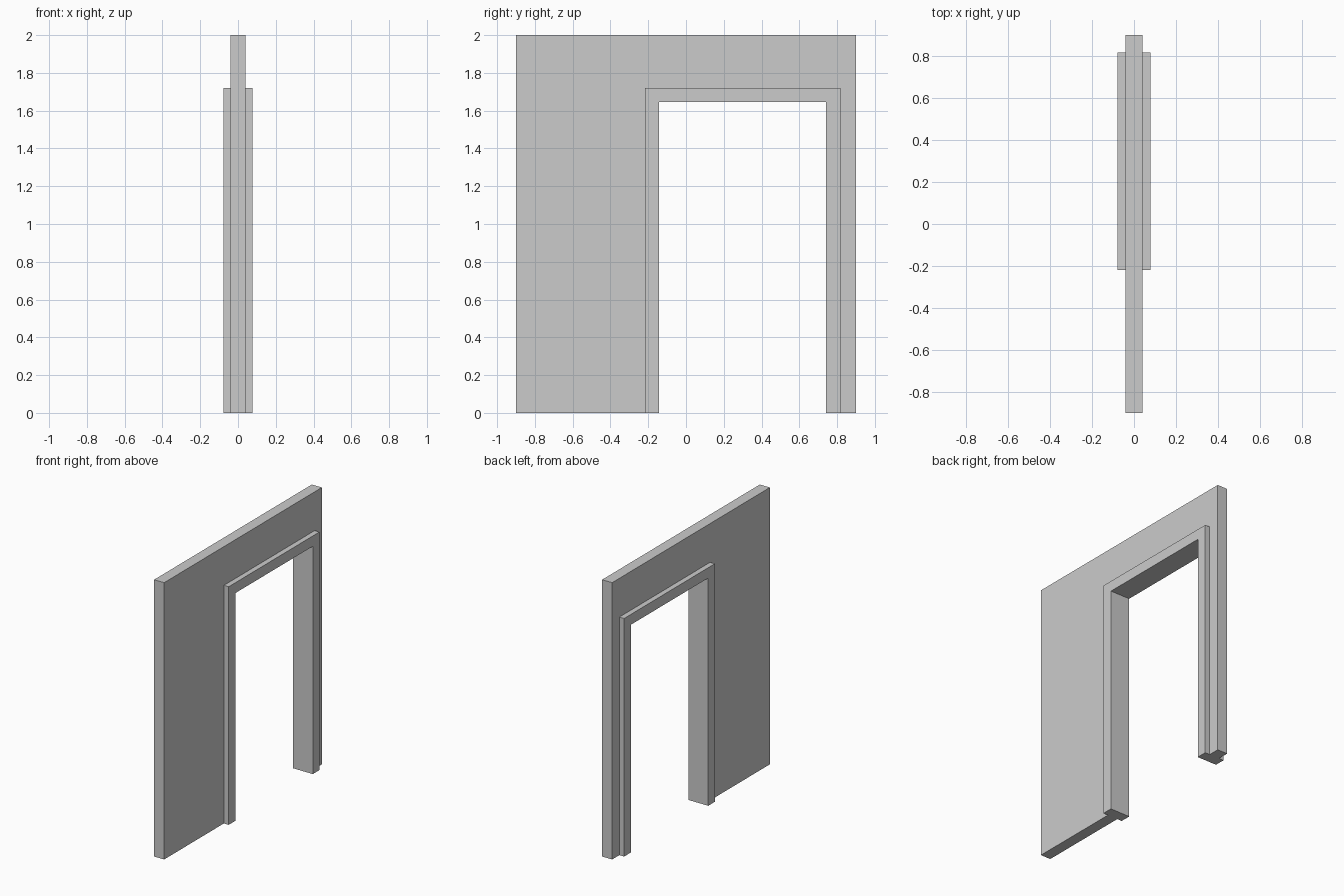
import bpy, bmesh

if "Cube" in bpy.data.objects:
    bpy.data.objects.remove(bpy.data.objects["Cube"])


def extrude_profile(name, outline, half_depth):
    """Solid from a (y, z) outline, centred on x = 0."""
    bm = bmesh.new()
    face = bm.faces.new([bm.verts.new((-half_depth, y, z)) for y, z in outline])
    geom = bmesh.ops.extrude_face_region(bm, geom=[face])["geom"]
    verts = [g for g in geom if isinstance(g, bmesh.types.BMVert)]
    bmesh.ops.translate(bm, verts=verts, vec=(2 * half_depth, 0, 0))
    bmesh.ops.recalc_face_normals(bm, faces=bm.faces)
    mesh = bpy.data.meshes.new(name)
    bm.to_mesh(mesh)
    bm.free()
    obj = bpy.data.objects.new(name, mesh)
    bpy.context.collection.objects.link(obj)
    return obj


def arch(y0, y1, top, in0, in1, in_top):
    """Upside-down U outline around a doorway."""
    return [(y0, 0), (y0, top), (y1, top), (y1, 0),
            (in1, 0), (in1, in_top), (in0, in_top), (in0, 0)]


# Wall panel with the doorway cut, its edge tucked into the frame
extrude_profile("wall", arch(-0.9, 0.9, 2.0, -0.2, 0.8, 1.70), 0.04)

# Door frame lining the opening and standing proud on both sides
frame = extrude_profile("door_frame", arch(-0.218, 0.818, 1.72, -0.142, 0.742, 1.645), 0.078)

# Split both frame faces along the mitred corners
bm = bmesh.new()
bm.from_mesh(frame.data)
for x in (-0.078, 0.078):
    for outer, inner in (((-0.218, 1.72), (-0.142, 1.645)), ((0.818, 1.72), (0.742, 1.645))):
        pair = [min(bm.verts, key=lambda v: (v.co.x - x) ** 2 + (v.co.y - p[0]) ** 2 + (v.co.z - p[1]) ** 2)
                for p in (outer, inner)]
        bmesh.ops.connect_verts(bm, verts=pair)
bm.to_mesh(frame.data)
bm.free()
